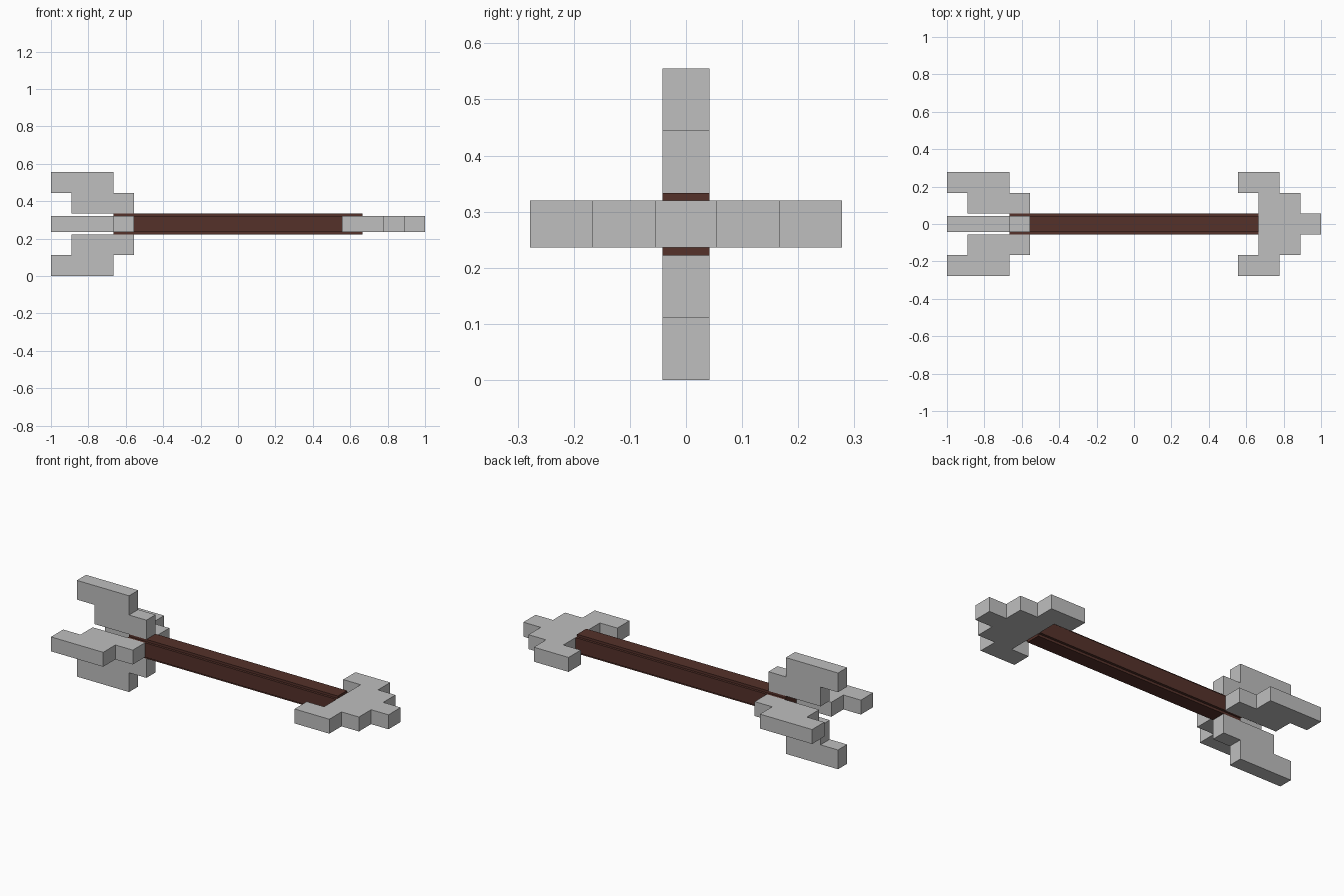
import bpy, bmesh, math
from mathutils import Matrix, Vector

cube = bpy.data.objects.get("Cube")
if cube:
    bpy.data.objects.remove(cube, do_unlink=True)

U = 1 / 9            # one block
HALF = 0.375         # half thickness of the flat parts, in blocks
CENTRE = 2.5 * U     # height of the arrow's axis


def material(name, rgb):
    m = bpy.data.materials.new(name)
    m.use_nodes = True
    col = (*rgb, 1)
    m.diffuse_color = col
    bsdf = m.node_tree.nodes["Principled BSDF"]
    bsdf.inputs["Base Color"].default_value = col
    bsdf.inputs["Roughness"].default_value = 0.8
    return m


grey = material("light grey", (0.52, 0.52, 0.52))
brown = material("dark brown", (0.091, 0.031, 0.023))


def extrude_profile(name, points, direction, mat, turn=0):
    """Extrude a closed 3D outline (in blocks), then turn it about the x axis."""
    bm = bmesh.new()
    face = bm.faces.new([bm.verts.new(p) for p in points])
    new = bmesh.ops.extrude_face_region(bm, geom=[face])["geom"]
    moved = [g for g in new if isinstance(g, bmesh.types.BMVert)]
    bmesh.ops.translate(bm, verts=moved, vec=Vector(direction))
    bmesh.ops.recalc_face_normals(bm, faces=bm.faces)
    bm.transform(Matrix.Translation((0, 0, CENTRE))
                 @ Matrix.Rotation(math.radians(turn), 4, 'X')
                 @ Matrix.Scale(U, 4))
    me = bpy.data.meshes.new(name)
    bm.to_mesh(me)
    bm.free()
    me.materials.append(mat)
    ob = bpy.data.objects.new(name, me)
    bpy.context.collection.objects.link(ob)
    return ob


# Shaft: a long bar with notched corners
a, b = HALF, 0.5
corner = [(b, a), (a, a), (a, b)]
section = []
for k in range(4):
    c, s = [(1, 0), (0, 1), (-1, 0), (0, -1)][k]
    section += [(c * y - s * z, s * y + c * z) for y, z in corner]
extrude_profile("shaft", [(-6, y, z) for y, z in section], (12, 0, 0), brown)

# Head: stepped flat arrow tip, mirrored about the axis
half = [(6, 1.5), (5, 1.5), (5, 2.5), (7, 2.5), (7, 1.5), (8, 1.5), (8, 0.5), (9, 0.5)]
outline = half + [(x, -y) for x, y in reversed(half)]
extrude_profile("arrow_head", [(x, y, -HALF) for x, y in outline],
                (0, 0, 2 * HALF), grey)

# Four stepped fins around the tail
fin = [(-9, 2.5), (-6, 2.5), (-6, 1.5), (-5, 1.5),
       (-5, 0.5), (-8, 0.5), (-8, 1.5), (-9, 1.5)]
for name, turn in (("top", 0), ("front", 90), ("bottom", 180), ("back", 270)):
    extrude_profile(name + "_fin", [(x, -HALF, r) for x, r in fin],
                    (0, 2 * HALF, 0), grey, turn)
